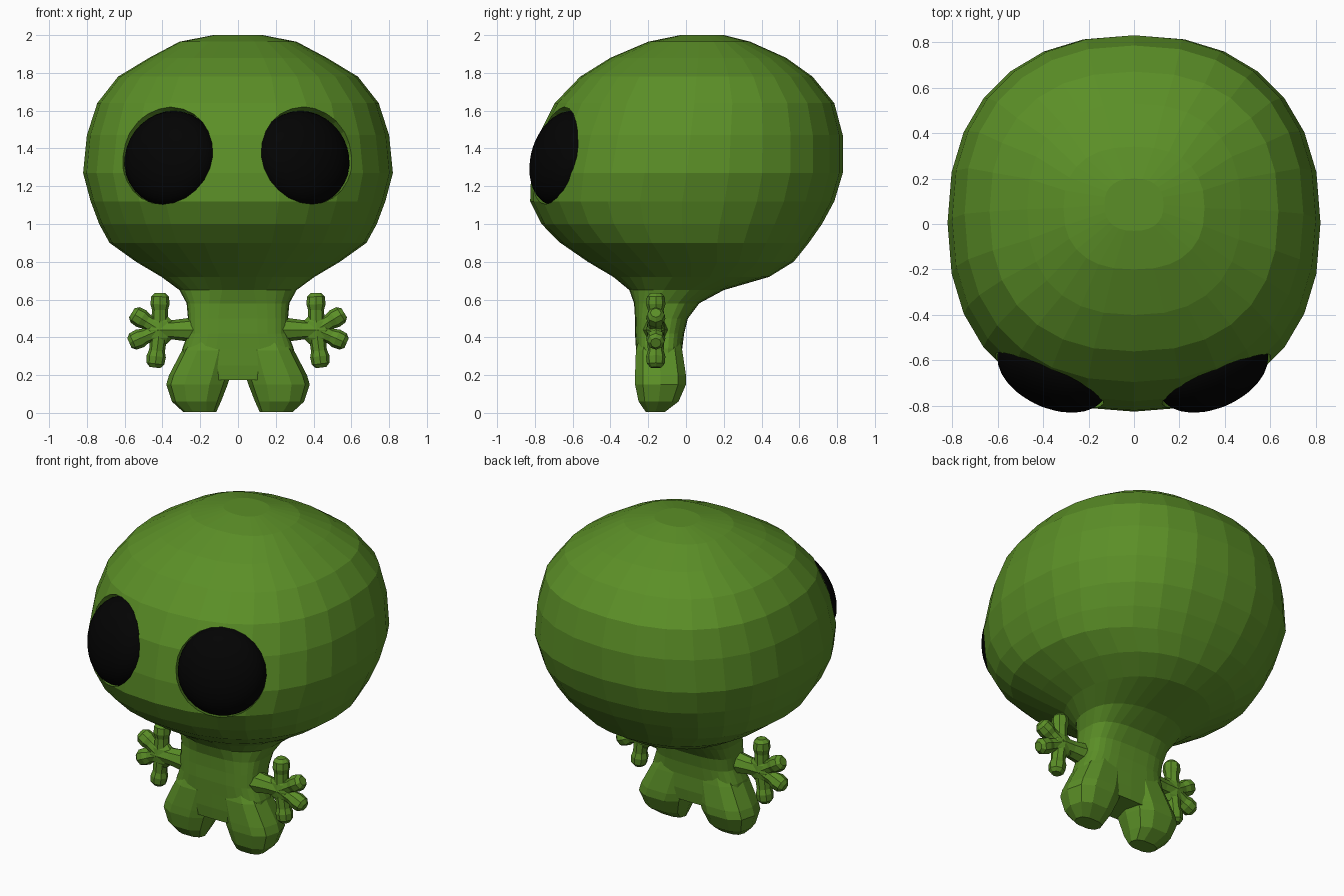
import bpy, bmesh
from math import sin, cos, pi, copysign
from mathutils import Vector, Matrix

if "Cube" in bpy.data.objects:
    bpy.data.objects.remove(bpy.data.objects["Cube"])


def material(name, rgb):
    m = bpy.data.materials.new(name)
    m.diffuse_color = (*rgb, 1)
    m.use_nodes = True
    m.node_tree.nodes["Principled BSDF"].inputs["Base Color"].default_value = m.diffuse_color
    return m


GREEN = material("green", (0.105, 0.275, 0.02))
BLACK = material("black", (0.001, 0.001, 0.001))


def make(name, bm, mat, smooth=False):
    bmesh.ops.recalc_face_normals(bm, faces=bm.faces[:])
    for f in bm.faces:
        f.smooth = smooth
    me = bpy.data.meshes.new(name)
    bm.to_mesh(me)
    bm.free()
    me.materials.append(mat)
    ob = bpy.data.objects.new(name, me)
    bpy.context.collection.objects.link(ob)
    return ob


def loft(bm, rings):
    """Skin a list of point rings and cap both ends."""
    vs = [[bm.verts.new(p) for p in r] for r in rings]
    n = len(vs[0])
    for a, b in zip(vs, vs[1:]):
        for i in range(n):
            j = (i + 1) % n
            bm.faces.new((a[i], a[j], b[j], b[i]))
    bm.faces.new(vs[0][::-1])
    bm.faces.new(vs[-1])


def oval(z, x0, x1, y0, y1, e, n):
    """Horizontal superellipse ring filling the given x and y ranges."""
    def s(v):
        return copysign(abs(v) ** (2 / e), v)
    return [((x0 + x1) / 2 + (x1 - x0) / 2 * s(cos(2 * pi * i / n)),
             (y0 + y1) / 2 + (y1 - y0) / 2 * s(sin(2 * pi * i / n)), z) for i in range(n)]


def tube(bm, points, radii, n=8):
    """Round tube in the xz plane through the given points."""
    a, b = Vector(points[0]), Vector(points[-1])
    d = (b - a).normalized()
    v = Vector((0, 1, 0))
    u = d.cross(v)
    loft(bm, [[Vector(p) + r * (u * cos(2 * pi * i / n) + v * sin(2 * pi * i / n))
               for i in range(n)] for p, r in zip(points, radii)])


# Head flowing into neck and torso: z, half width, front y, back y, squareness
profile = [(2.0, .13, -.03, .2, 2.4), (1.965, .31, -.20, .34, 2.4), (1.88, .47, -.40, .53, 2.4),
           (1.78, .635, -.56, .67, 2.35), (1.64, .745, -.695, .785, 2.3), (1.47, .80, -.78, .83, 2.25),
           (1.27, .82, -.82, .83, 2.3), (1.12, .78, -.825, .785, 2.35), (1.0, .735, -.765, .72, 2.3),
           (.9, .68, -.665, .65, 2.25), (.8, .54, -.52, .57, 2.2), (.72, .405, -.385, .44, 2.1),
           (.65, .31, -.30, .20, 2.3), (.58, .272, -.275, .07, 2.9), (.5, .265, -.27, .01, 3.2),
           (.42, .265, -.27, -.01, 3.2), (.34, .295, -.265, -.02, 3.2), (.25, .30, -.26, -.02, 3.2),
           (.175, .22, -.25, -.03, 3.2)]
bm = bmesh.new()
loft(bm, [oval(z, -w, w, f, b, e, 28) for z, w, f, b, e in profile])
head = make("head_and_torso", bm, GREEN)

# Eyes: tilted lens shapes sitting in shallow sockets
R = 0.257
for s, side, x in ((-1, "right", -.358), (1, "left", .347)):
    n = Vector((s * .393, -.88, .264)).normalized()
    rot = n.to_track_quat('Z', 'Y').to_matrix().to_4x4()
    c = Vector((x, -.65, 1.348))

    bm = bmesh.new()
    bmesh.ops.create_uvsphere(bm, u_segments=32, v_segments=16, radius=1,
                              matrix=Matrix.Translation(c) @ rot @ Matrix.Diagonal((R, R, .15, 1)))
    make(side + "_eye", bm, BLACK, True)

    bm = bmesh.new()
    bmesh.ops.create_cone(bm, cap_ends=True, segments=24, radius1=R + .002, radius2=R + .03, depth=.4,
                          matrix=Matrix.Translation(c + n * .2) @ rot)
    cutter = make(side + "_socket_cutter", bm, GREEN)
    cutter.hide_render = True
    cutter.hide_set(True)
    mod = head.modifiers.new(side + "_socket", 'BOOLEAN')
    mod.operation, mod.object, mod.solver = 'DIFFERENCE', cutter, 'EXACT'

# Legs: stubby lofts, z, inner x, outer x, front y, back y
leg_rings = [(.4, .03, .25, -.25, -.03), (.33, .02, .297, -.27, -.015), (.2, .04, .365, -.275, .005),
             (.15, .055, .38, -.275, .005), (.06, .09, .35, -.255, -.035), (.005, .115, .29, -.215, -.11)]
for s, side in ((-1, "right"), (1, "left")):
    bm = bmesh.new()
    loft(bm, [oval(z, s * a, s * b, f, k, 2.6, 10) for z, a, b, f, k in leg_rings])
    make(side + "_leg", bm, GREEN)

# Arms: short forearm, flat palm and four knobbed fingers
Y = -.16
palm = Vector((.415, Y, .44))
tips = [(.412, .635), (.562, .53), (.575, .37), (.44, .24)]
for s, side in ((-1, "right"), (1, "left")):
    bm = bmesh.new()
    tube(bm, [(.22, Y, .44), (.28, Y, .44), (.34, Y, .44), (.43, Y, .44)], [.07, .06, .052, .05])
    bmesh.ops.create_uvsphere(bm, u_segments=10, v_segments=6, radius=1,
                              matrix=Matrix.Translation(palm) @ Matrix.Diagonal((.085, .05, .085, 1)))
    for x, z in tips:
        tip = Vector((x, Y, z))
        d = (tip - palm).normalized()
        tube(bm, [palm, tip - d * .09, tip - d * .06, tip - d * .02, tip], [.046, .042, .051, .047, .028])
    bmesh.ops.scale(bm, vec=(s, 1, 1), verts=bm.verts[:])
    make(side + "_arm", bm, GREEN)
